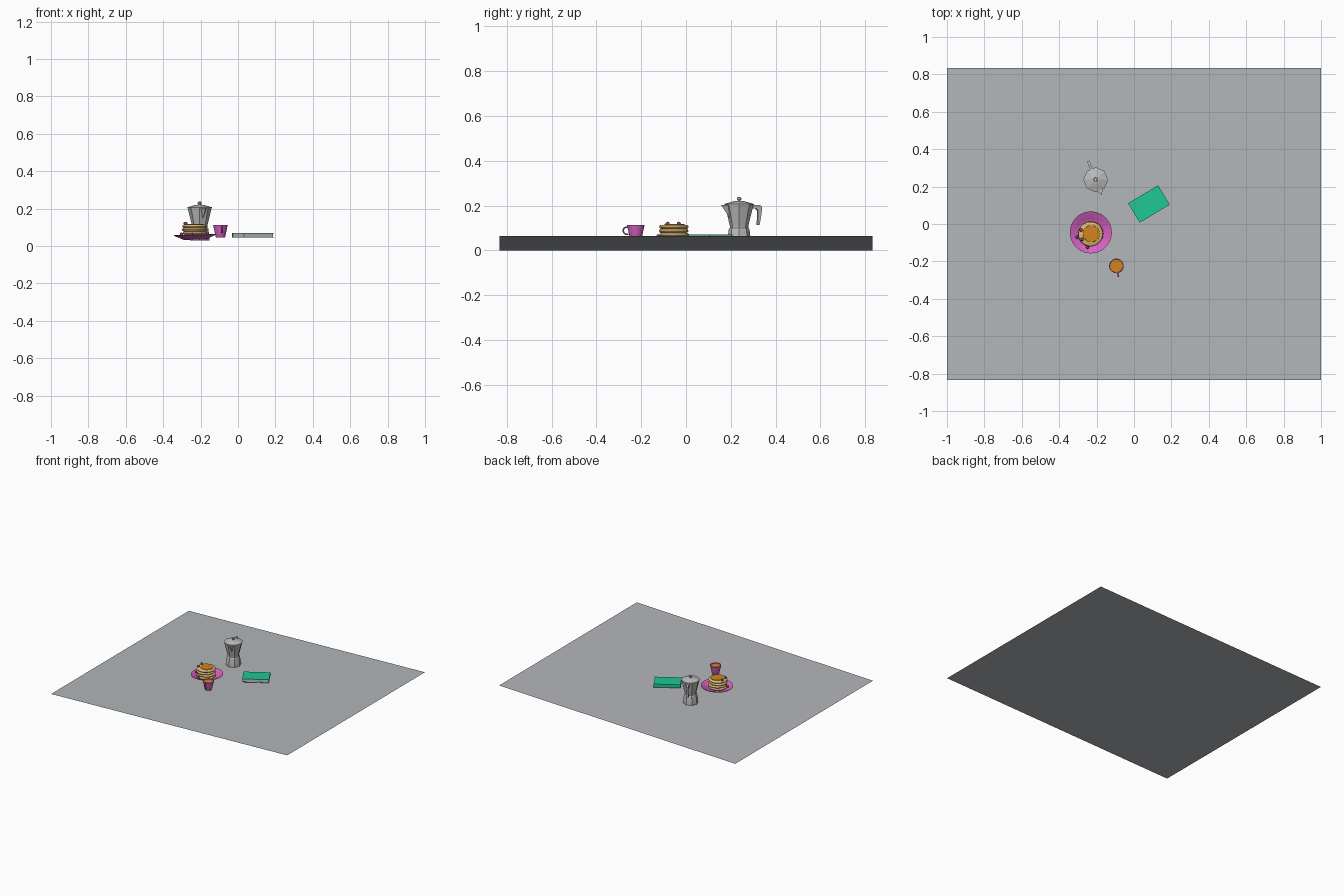
import bpy, bmesh, math
from mathutils import Matrix, Vector

if "Cube" in bpy.data.objects:
    bpy.data.objects.remove(bpy.data.objects["Cube"])


def material(name, rgb):
    m = bpy.data.materials.new(name)
    m.diffuse_color = (*rgb, 1)
    m.use_nodes = True
    m.node_tree.nodes["Principled BSDF"].inputs["Base Color"].default_value = m.diffuse_color
    return m


GREY = material("table grey", (0.45, 0.47, 0.49))
METAL = material("metal grey", (0.50, 0.50, 0.50))
PINK = material("magenta china", (0.68, 0.12, 0.54))
TAN = material("pancake tan", (0.70, 0.47, 0.18))
SYRUP = material("amber syrup", (0.65, 0.23, 0.012))
BERRY = material("berry red", (0.33, 0.05, 0.09))
GREEN = material("cover green", (0.013, 0.58, 0.29))
PAPER = material("paper grey", (0.55, 0.55, 0.54))


def finish(name, bm, mat, matrix=Matrix(), smooth=False):
    bmesh.ops.recalc_face_normals(bm, faces=bm.faces)
    me = bpy.data.meshes.new(name)
    bm.to_mesh(me)
    bm.free()
    me.materials.append(mat)
    ob = bpy.data.objects.new(name, me)
    bpy.context.collection.objects.link(ob)
    ob.matrix_world = matrix
    if smooth:
        bpy.ops.object.select_all(action='DESELECT')
        ob.select_set(True)
        bpy.context.view_layer.objects.active = ob
        bpy.ops.object.shade_smooth_by_angle(angle=math.radians(40))
    return ob


def lathe(name, profile, mat, matrix, sides=40, smooth=True):
    """Spin (radius, height) points around z."""
    bm = bmesh.new()
    pts = [bm.verts.new((r, 0, z)) for r, z in profile]
    edges = [bm.edges.new(p) for p in zip(pts, pts[1:])]
    bmesh.ops.spin(bm, geom=pts + edges, cent=(0, 0, 0), axis=(0, 0, 1),
                   angle=math.tau, steps=sides)
    bmesh.ops.remove_doubles(bm, verts=bm.verts, dist=1e-5)
    return finish(name, bm, mat, matrix, smooth)


def box(name, size, mat, matrix):
    bm = bmesh.new()
    bmesh.ops.create_cube(bm, size=1)
    bmesh.ops.scale(bm, vec=size, verts=bm.verts)
    return finish(name, bm, mat, matrix)


def at(x, y, z=0, turn=0):
    return Matrix.Translation((x, y, z)) @ Matrix.Rotation(math.radians(turn), 4, 'Z')


# Table top: one sheet, slightly higher on the right
bm = bmesh.new()
bm.faces.new([bm.verts.new(p) for p in ((-1, -.833, 0), (1, -.833, .065),
                                        (1, .833, .065), (-1, .833, 0))])
table = finish("table_top", bm, GREY)
if table.data.polygons[0].normal.z < 0:
    table.data.flip_normals()

# Plate
plate_m = at(-.23, -.045) @ Matrix.Translation((0, 0, .034)) @ Matrix.Rotation(-.03, 4, 'Y')
lathe("plate", [(0, 0), (.06, 0), (.112, .024), (.112, .027), (.072, .011), (.066, .007), (0, .007)],
      PINK, plate_m, 48)

# Stack of pancakes
offsets = [(0, 0), (.002, .002), (-.002, -.001), (0, 0)]
for i, (dx, dy) in enumerate(offsets):
    lathe(f"pancake_{i + 1}",
          [(0, 0), (.057, 0), (.063, .003), (.066, .009), (.063, .015), (.057, .018), (0, .018)],
          TAN, at(-.232 + dx, -.054 + dy, .042 + .018 * i))
lathe("syrup", [(0, 0), (.045, 0), (.044, .003), (0, .004)], SYRUP, at(-.228, -.052, .114))

# Berries on the stack and the plate
for i, p in enumerate([(-.303, -.07, .063), (-.283, -.032, .119),
                       (-.278, -.082, .119), (-.248, -.124, .063)]):
    bm = bmesh.new()
    bmesh.ops.create_icosphere(bm, subdivisions=2, radius=.009)
    finish(f"berry_{i + 1}", bm, BERRY, at(*p), True)

# Cup with drink and handle
cup_m = at(-.094, -.224)
lathe("cup", [(0, .046), (.024, .046), (.026, .05), (.032, .08), (.039, .112),
              (.036, .112), (.030, .082), (.022, .054), (0, .054)], PINK, cup_m)
lathe("drink", [(0, .106), (.0347, .106)], SYRUP, cup_m)
cu = bpy.data.curves.new("cup_handle", 'CURVE')
cu.dimensions = '3D'
cu.bevel_depth = .0035
cu.bevel_resolution = 2
sp = cu.splines.new('POLY')
sp.points.add(12)
for i, p in enumerate(sp.points):
    a = math.radians(-110 + 220 * i / 12)
    p.co = (0, -.040 - .017 * math.cos(a), .088 + .016 * math.sin(a), 1)
cu.materials.append(PINK)
handle = bpy.data.objects.new("cup_handle", cu)
bpy.context.collection.objects.link(handle)
handle.matrix_world = at(-.094, -.224, 0, 10)

# Stove-top coffee pot; local +y points to the handle
pot_m = at(-.205, .237, 0, 22)
facet_m = pot_m @ Matrix.Rotation(math.radians(22.5), 4, 'Z')
lathe("pot_base", [(0, .03), (.053, .03), (.052, .05), (.046, .094), (.041, .1), (0, .1)],
      METAL, facet_m, 8, False)
lathe("pot_body", [(0, .1), (.041, .1), (.041, .108), (.064, .203), (0, .203)],
      METAL, facet_m, 8, False)
lathe("pot_lid", [(0, .203), (.066, .203), (.066, .207), (.02, .22), (0, .221)],
      METAL, facet_m, 8, False)
lathe("pot_knob", [(0, .218), (.006, .218), (.006, .223), (.011, .229), (.009, .236), (0, .238)],
      METAL, pot_m, 12)

# Spout wedge
bm = bmesh.new()
v = [bm.verts.new(p) for p in ((-.022, -.05, .203), (.022, -.05, .203), (0, -.088, .203),
                               (0, -.046, .145))]
for f in ((0, 1, 2), (0, 2, 3), (1, 3, 2), (0, 3, 1)):
    bm.faces.new([v[i] for i in f])
finish("pot_spout", bm, METAL, pot_m)

# Pot handle: flat outline given thickness
outline = [(.052, .203), (.095, .203), (.107, .196), (.106, .17), (.096, .112), (.086, .112),
           (.089, .15), (.088, .178), (.08, .186), (.052, .186)]
bm = bmesh.new()
face = bm.faces.new([bm.verts.new((-.007, y, z)) for y, z in outline])
new = bmesh.ops.extrude_face_region(bm, geom=[face])["geom"]
bmesh.ops.translate(bm, vec=Vector((.014, 0, 0)),
                    verts=[g for g in new if isinstance(g, bmesh.types.BMVert)])
finish("pot_handle", bm, METAL, pot_m)

# Book: page block between two covers and a spine
book_m = at(.08, .107, .0575, 31)
box("book_pages", (.181, .115, .019), PAPER, book_m)
for name, z in (("book_cover_top", .011), ("book_cover_bottom", -.011)):
    box(name, (.187, .121, .003), GREEN, book_m @ Matrix.Translation((0, 0, z)))
box("book_spine", (.187, .003, .022), GREEN, book_m @ Matrix.Translation((0, .059, 0)))
